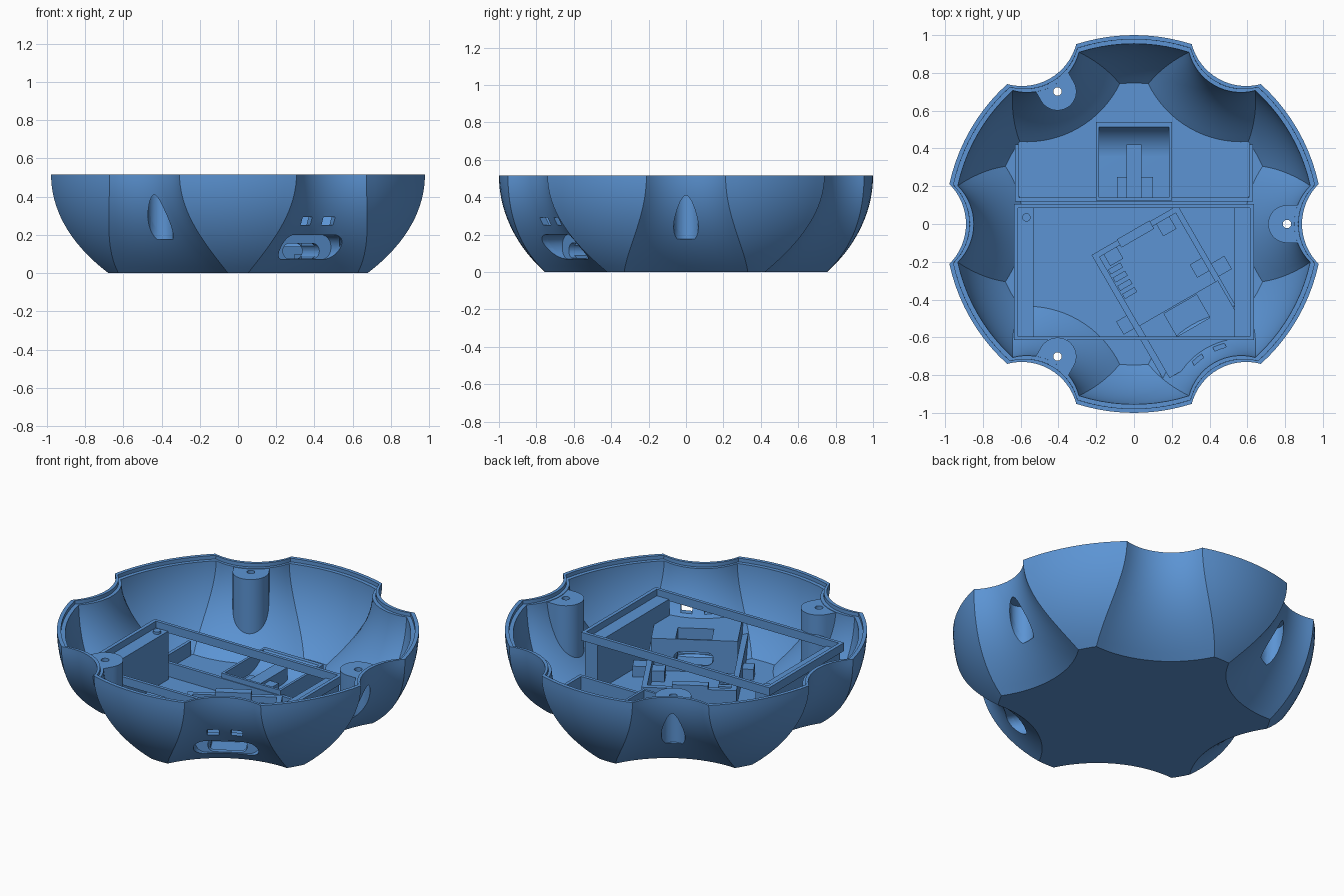
import bpy, bmesh
from math import sin, cos, asin, sqrt, radians, pi
from mathutils import Matrix, Vector

if "Cube" in bpy.data.objects:
    bpy.data.objects.remove(bpy.data.objects["Cube"])

blue = bpy.data.materials.new("medium blue")
blue.use_nodes = True
blue.diffuse_color = (0.106, 0.296, 0.656, 1)
blue.node_tree.nodes["Principled BSDF"].inputs["Base Color"].default_value = blue.diffuse_color

TOP = 0.515
BOARD = 30          # turn of the circuit board holder, local -y points at the port
helpers = []


def finish(name, bm, turn=0):
    bmesh.ops.recalc_face_normals(bm, faces=bm.faces[:])
    bmesh.ops.rotate(bm, verts=bm.verts[:], cent=(0, 0, 0), matrix=Matrix.Rotation(radians(turn), 3, 'Z'))
    me = bpy.data.meshes.new(name)
    bm.to_mesh(me)
    bm.free()
    me.materials.append(blue)
    ob = bpy.data.objects.new(name, me)
    bpy.context.collection.objects.link(ob)
    return ob


def box(name, x0, x1, y0, y1, z0, z1, turn=0):
    bm = bmesh.new()
    bmesh.ops.create_cube(bm, size=1)
    for v in bm.verts:
        v.co = Vector((x1 if v.co.x > 0 else x0, y1 if v.co.y > 0 else y0, z1 if v.co.z > 0 else z0))
    return finish(name, bm, turn)


def rod(name, x, y, z0, z1, r, turn=0):
    bm = bmesh.new()
    bmesh.ops.create_cone(bm, cap_ends=True, segments=40, radius1=r, radius2=r, depth=z1 - z0,
                          matrix=Matrix.Translation((x, y, (z0 + z1) / 2)))
    return finish(name, bm, turn)


def slot(name, width, z0, z1, u0, u1, r):
    """Rounded slot running outward from u0 to u1 along the board direction."""
    bm = bmesh.new()
    pts = []
    for k, (sx, sz) in enumerate([(1, 1), (-1, 1), (-1, -1), (1, -1)]):
        cx, cz = sx * (width / 2 - r), (z0 + z1) / 2 + sz * ((z1 - z0) / 2 - r)
        for i in range(7):
            a = pi / 2 * (k + i / 6)
            pts.append((cx + r * cos(a), -u0, cz + r * sin(a)))
    face = bm.faces.new([bm.verts.new(p) for p in pts])
    new = bmesh.ops.extrude_face_region(bm, geom=[face])["geom"]
    bmesh.ops.translate(bm, verts=[g for g in new if isinstance(g, bmesh.types.BMVert)], vec=(0, u0 - u1, 0))
    return finish(name, bm, BOARD)


def ring(z, inset):
    """Outline at one height: six bulging sectors parted by six scallops."""
    t = min(max((TOP - z) / TOP, 0), 1)
    R = sqrt(1 - (TOP * t / 0.785) ** 2)
    alpha = radians(12.2 + 13.8 * t * t)
    sag = 0.088 + 0.012 * t
    half = R * sin(alpha)
    rho = (half * half + sag * sag) / (2 * sag)
    centre, span = R * cos(alpha) - sag + rho, asin(half / rho)
    scale, pts = (R - inset) / R, []
    for k in range(6):
        turn = Matrix.Rotation(k * pi / 3, 3, 'Z')
        for i in range(17):
            p = span * (i / 8 - 1)
            pts.append(turn @ Vector((centre - rho * cos(p), rho * sin(p), 0)))
        for i in range(1, 10):
            a = alpha + (pi / 3 - 2 * alpha) * i / 10
            pts.append(turn @ Vector((R * cos(a), R * sin(a), 0)))
    return [Vector((p.x * scale, p.y * scale, z)) for p in pts]


def loft(name, z0, z1, inset, steps):
    bm = bmesh.new()
    rows = [[bm.verts.new(p) for p in ring(z0 + (z1 - z0) * i / steps, inset)] for i in range(steps + 1)]
    n = len(rows[0])
    for a, b in zip(rows, rows[1:]):
        for i in range(n):
            bm.faces.new((a[i], a[(i + 1) % n], b[(i + 1) % n], b[i]))
    bm.faces.new(rows[0][::-1])
    bm.faces.new(rows[-1])
    return finish(name, bm)


def boolean(ob, tool, op='DIFFERENCE'):
    mod = ob.modifiers.new("cut", 'BOOLEAN')
    mod.operation, mod.object, mod.solver = op, tool, 'EXACT'
    bpy.context.view_layer.objects.active = ob
    bpy.ops.object.modifier_apply(modifier=mod.name)
    tool.hide_render = True
    if tool not in helpers:
        helpers.append(tool)


# Scalloped bowl with a stepped rim
bowl = loft("bowl", 0, TOP, 0, 16)
clip = loft("clip_solid", 0.012, 0.495, 0.015, 16)
boolean(bowl, loft("hollow", 0.035, 0.6, 0.045, 18))
boolean(bowl, loft("rim_step", 0.493, 0.6, 0.022, 2))

# Port opening and the two small windows above it
port_cutters = [slot("port_recess", 0.36, 0.07, 0.20, 0.66, 1.1, 0.06),
                slot("port_hole", 0.22, 0.075, 0.155, 0.4, 1.1, 0.039)]
windows = [box("window_cutter", s - 0.032, s + 0.032, -1.1, -0.7, 0.25, 0.292, BOARD) for s in (-0.066, 0.066)]
for c in port_cutters + windows:
    boolean(bowl, c)

# Screw posts with access recesses in every other scallop
for k, side in enumerate(("left", "back_right", "front_right")):
    turn = 120 * k
    post = rod(side + "_screw_post", 0.81, 0, 0.02, 0.49, 0.1, turn)
    boolean(post, box("post_web", 0.81, 0.95, -0.1, 0.1, 0.02, 0.49, turn), 'UNION')
    boolean(post, clip, 'INTERSECT')
    recess = rod("screw_recess", 0.81, 0, 0.175, 0.41, 0.066, turn)
    hole = rod("screw_hole", 0.81, 0, 0.18, 0.6, 0.022, turn)
    for ob in (post, bowl):
        boolean(ob, recess)
        boolean(ob, hole)

# Raised rectangular frame on two side supports
frame = box("raised_frame", -0.635, 0.635, -0.615, 0.105, 0.32, 0.37)
boolean(frame, box("frame_opening", -0.613, 0.613, -0.595, 0.085, 0.2, 0.5))
for side, x in (("left", 0.575), ("right", -0.575)):
    support = box(side + "_frame_support", x - 0.043, x + 0.043, -0.6, 0.09, 0.02, 0.33)
    boolean(support, clip, 'INTERSECT')
rod("frame_peg", -0.57, 0.035, 0.32, 0.345, 0.022)

# Rear tray: front wall, end walls and a curved middle cradle
tray = [box("tray_front_wall", -0.63, 0.63, 0.12, 0.14, 0.02, 0.12)]
for side, s in (("left", 1), ("right", -1)):
    tray.append(box(side + "_tray_end", s * 0.62 - 0.01, s * 0.62 + 0.01, 0.12, 0.42, 0.02, 0.12))
for wall in tray:
    boolean(wall, clip, 'INTERSECT')
cradle = box("rear_cradle", -0.2, 0.2, 0.125, 0.54, 0.02, 0.15)
bm = bmesh.new()
bmesh.ops.create_cone(bm, cap_ends=True, segments=48, radius1=0.17, radius2=0.17, depth=0.37,
                      matrix=Matrix.Translation((0, 0.36, 0.22)) @ Matrix.Rotation(pi / 2, 4, 'Y'))
boolean(cradle, finish("cradle_round", bm))
boolean(cradle, box("cradle_flat", -0.185, 0.185, 0.14, 0.36, 0.05, 0.3))
box("cradle_block", -0.09, 0.1, 0.13, 0.25, 0.03, 0.12)
box("cradle_tab", -0.04, 0.04, 0.13, 0.42, 0.03, 0.135)

# Circuit board holder, turned to face the port
box("holder_back_wall", -0.275, 0.25, -0.06, -0.03, 0.02, 0.14, BOARD)
box("holder_back_latch", -0.12, 0.08, -0.075, -0.025, 0.1, 0.165, BOARD)
side_walls = [box("holder_right_wall", -0.277, -0.245, -0.8, -0.03, 0.02, 0.14, BOARD),
              box("holder_left_wall", 0.22, 0.25, -0.64, -0.03, 0.02, 0.14, BOARD)]
for wall in side_walls:
    boolean(wall, clip, 'INTERSECT')
for x, u in ((-0.18, 0.09), (0.142, 0.094), (0.188, 0.374), (0.29, 0.425), (-0.3, 0.44)):
    box("holder_pad", x - 0.04, x + 0.04, -u - 0.04, 0.04 - u, 0.02, 0.1, BOARD)
for i in range(4):
    u = 0.14 + i * 0.05
    box("comb_rib", -0.24, -0.165, -u - 0.03, -u, 0.02, 0.11, BOARD)

# Port block with a pocket in its top
block = box("port_block", -0.245, 0.235, -0.8, -0.48, 0.02, 0.23, BOARD)
boolean(block, clip, 'INTERSECT')
boolean(block, box("pocket", -0.1, 0.1, -0.63, -0.49, 0.06, 0.4, BOARD))
for c in port_cutters:
    boolean(block, c)

# Remove cutters, then smooth what is curved
for h in helpers:
    bpy.data.objects.remove(h)
for ob in bpy.context.collection.objects:
    if ob.type == 'MESH' and blue.name in ob.data.materials:
        for o in bpy.context.selected_objects:
            o.select_set(False)
        ob.select_set(True)
        bpy.context.view_layer.objects.active = ob
        bpy.ops.object.shade_smooth_by_angle(angle=radians(25))
